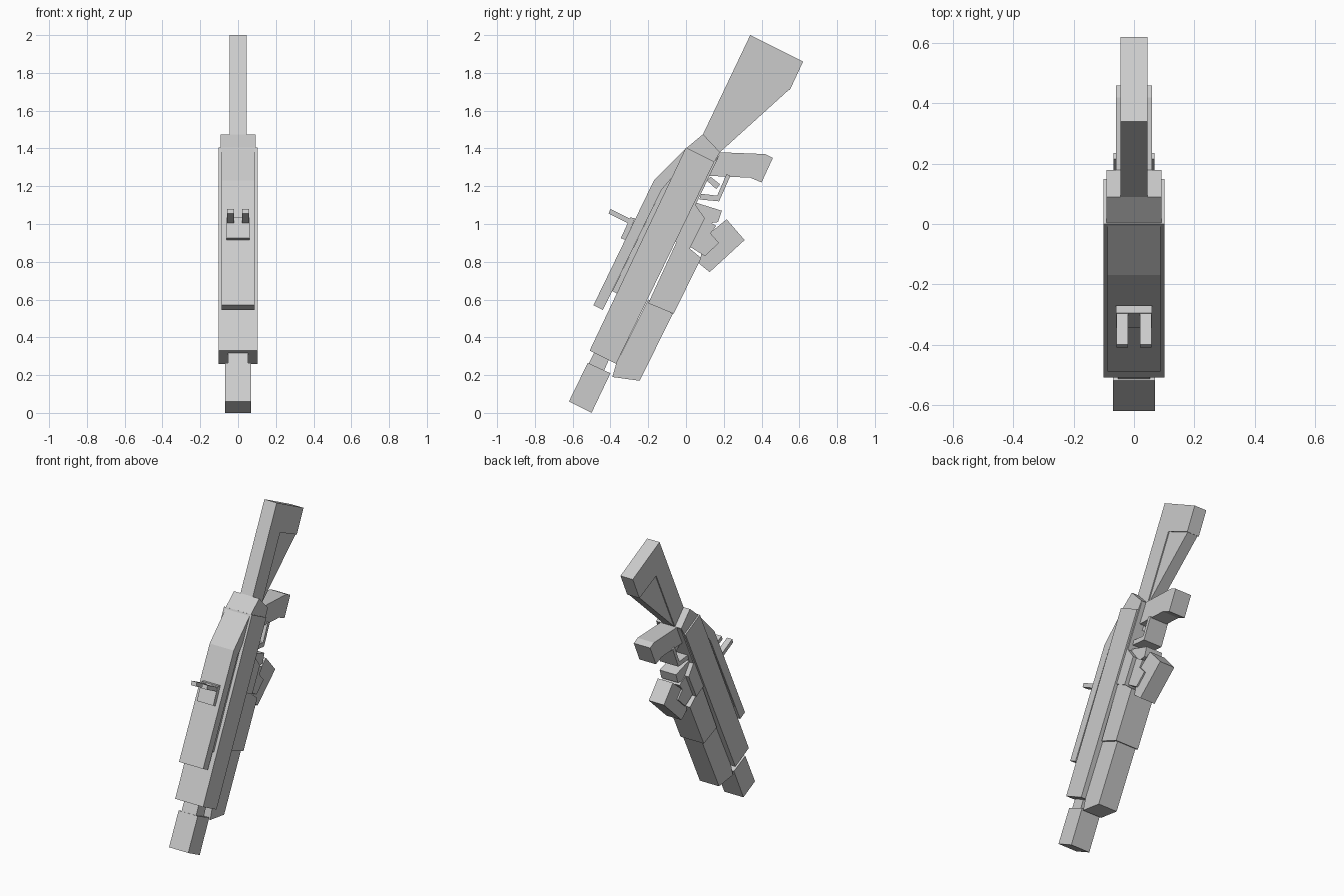
import bpy
import bmesh

cube = bpy.data.objects.get("Cube")
if cube:
    bpy.data.objects.remove(cube, do_unlink=True)

# One plain grey covers every part
grey = bpy.data.materials.new("plain_grey")
grey.use_nodes = True
grey.diffuse_color = (0.6, 0.6, 0.6, 1)
shader = next(n for n in grey.node_tree.nodes if n.type == "BSDF_PRINCIPLED")
shader.inputs["Base Color"].default_value = grey.diffuse_color
shader.inputs["Roughness"].default_value = 0.8


def slab(name, profile, x_min, x_max):
    """Extrude a side profile of (y, z) points across the width."""
    mesh = bpy.data.meshes.new(name)
    bm = bmesh.new()
    face = bm.faces.new([bm.verts.new((x_min, y, z)) for y, z in profile])
    sweep = bmesh.ops.extrude_face_region(bm, geom=[face], use_keep_orig=True)
    moved = [e for e in sweep["geom"] if isinstance(e, bmesh.types.BMVert)]
    bmesh.ops.translate(bm, verts=moved, vec=(x_max - x_min, 0, 0))
    bmesh.ops.recalc_face_normals(bm, faces=bm.faces[:])
    bm.to_mesh(mesh)
    bm.free()
    mesh.materials.append(grey)
    part = bpy.data.objects.new(name, mesh)
    bpy.context.collection.objects.link(part)
    return part


def centred(name, half_width, *profile):
    return slab(name, profile, -half_width, half_width)


# Muzzle block and the narrow neck behind it
centred("muzzle_block", .07, (-.62, .06), (-.5, 0), (-.4, .21), (-.52, .265))
centred("barrel_neck", .053, (-.48, .33), (-.52, .25), (-.44, .21), (-.4, .3))

# Long main body and rear bracket
centred("main_body", .102, (-.51, .33), (0, 1.405), (.15, 1.33), (-.37, .26))
centred("rear_bracket", .092, (0, 1.4), (.09, 1.475), (.18, 1.38), (.15, 1.33))
centred("receiver", .09, (-.1, .93), (.1, 1.35), (.15, 1.33), (.18, 1.37),
        (.05, 1.1), (.1, 1.03), (.02, .87))

# Fore-end under the barrel
centred("front_guard", .07, (-.37, .26), (-.39, .19), (-.245, .17),
        (-.07, .525), (-.2, .6))
centred("hand_guard", .085, (-.2, .58), (-.065, .525), (.08, .82),
        (.02, .87), (-.05, .905))

# Magazine, its well and the catch behind it
centred("magazine_well", .065, (.02, .88), (.095, 1.03), (.16, .99),
        (.13, .95), (.175, .9), (.1, .83))
centred("magazine", .055, (.07, .79), (.125, .745), (.31, .915),
        (.215, 1.025), (.1, .93))
centred("magazine_catch", .06, (.03, 1.12), (.19, 1.07), (.17, 1.01), (.09, 1))

# Grip and trigger
centred("pistol_grip", .06, (.17, 1.38), (.42, 1.37), (.46, 1.35),
        (.4, 1.22), (.34, 1.245), (.12, 1.255))
centred("trigger", .03, (.11, 1.23), (.13, 1.25), (.18, 1.21), (.16, 1.185))
centred("trigger_guard", .068, (.07, 1.13), (.175, 1.12), (.235, 1.255),
        (.215, 1.265), (.165, 1.15), (.08, 1.16))

# Shoulder stock with a recessed lower web
centred("stock", .045, (.09, 1.475), (.34, 2), (.62, 1.86), (.55, 1.71),
        (.375, 1.79), (.18, 1.38))
centred("stock_web", .038, (.36, 1.8), (.55, 1.715), (.18, 1.38), (.16, 1.4))

# Raised top cover standing on a narrower riser
centred("top_cover", .088, (-.49, .57), (-.17, 1.23), (0, 1.4), (-.07, 1.25),
        (-.13, 1.18), (-.44, .545))
centred("cover_riser", .08, (-.39, .645), (-.13, 1.18), (-.07, 1.25),
        (0, 1.4), (-.36, .63))

# Sight plate with a mirrored pair of prongs
centred("sight_plate", .06, (-.345, .925), (-.32, .915), (-.27, 1.03), (-.295, 1.035))
prong = [(-.41, 1.055), (-.4, 1.08), (-.28, 1.02), (-.29, .995)]
for side, sign in (("left", 1), ("right", -1)):
    slab(side + "_sight_prong", prong, sign * .02, sign * .058)
